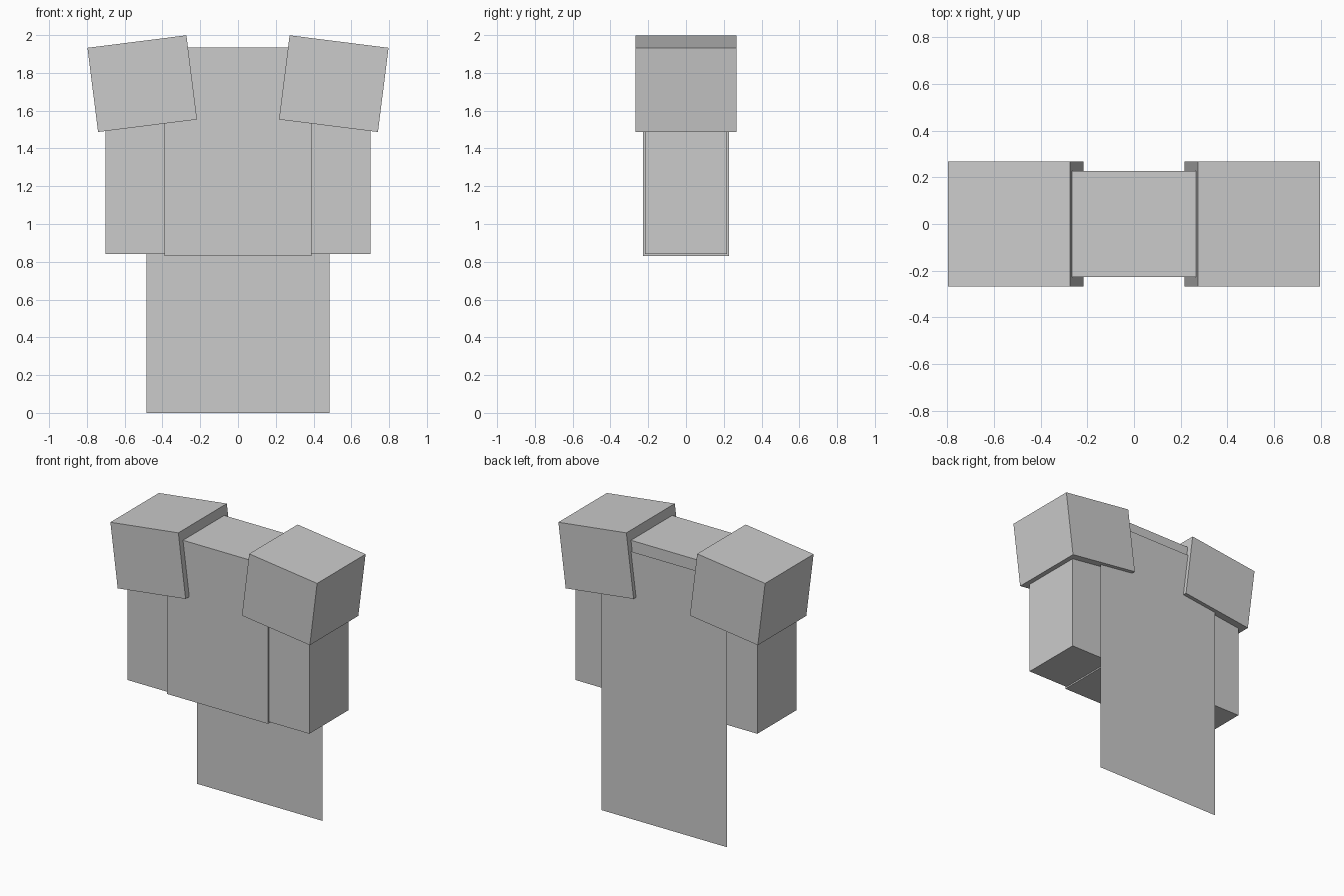
import bpy, bmesh, math
from mathutils import Matrix

cube = bpy.data.objects.get("Cube")
if cube:
    bpy.data.objects.remove(cube, do_unlink=True)

# Single plain material
GREY = (0.6, 0.6, 0.6, 1.0)
mat = bpy.data.materials.new("light grey")
mat.use_nodes = True
mat.diffuse_color = GREY
bsdf = next(n for n in mat.node_tree.nodes if n.type == 'BSDF_PRINCIPLED')
bsdf.inputs["Base Color"].default_value = GREY


def add_object(name, bm, location, tilt=0.0):
    mesh = bpy.data.meshes.new(name)
    bm.to_mesh(mesh)
    bm.free()
    mesh.materials.append(mat)
    obj = bpy.data.objects.new(name, mesh)
    obj.location = location
    obj.rotation_euler = (0, math.radians(tilt), 0)
    bpy.context.collection.objects.link(obj)
    return obj


def box(name, size, location, tilt=0.0):
    bm = bmesh.new()
    bmesh.ops.create_cube(bm, size=1, matrix=Matrix.Diagonal((*size, 1)))
    return add_object(name, bm, location, tilt)


# Torso block
box("torso", (0.78, 0.454, 1.104), (0, 0, 1.382))

# Arms and tilted shoulder pads, mirrored left and right
for side, s in (("left", 1), ("right", -1)):
    box(side + "_arm", (0.39, 0.434, 1.08), (s * 0.507, 0, 1.38))
    box(side + "_shoulder_pad", (0.528, 0.534, 0.449),
        (s * 0.507, 0, 1.743), s * 7.2)

# Flat cape hanging just behind the torso, facing the back
CAPE_WIDTH, CAPE_HEIGHT = 0.97, 1.864
bm = bmesh.new()
bmesh.ops.create_grid(
    bm, x_segments=1, y_segments=1, size=0.5,
    matrix=Matrix.Rotation(math.radians(-90), 4, 'X')
    @ Matrix.Diagonal((CAPE_WIDTH, CAPE_HEIGHT, 1, 1)))
add_object("cape", bm, (0, 0.24, CAPE_HEIGHT / 2))
